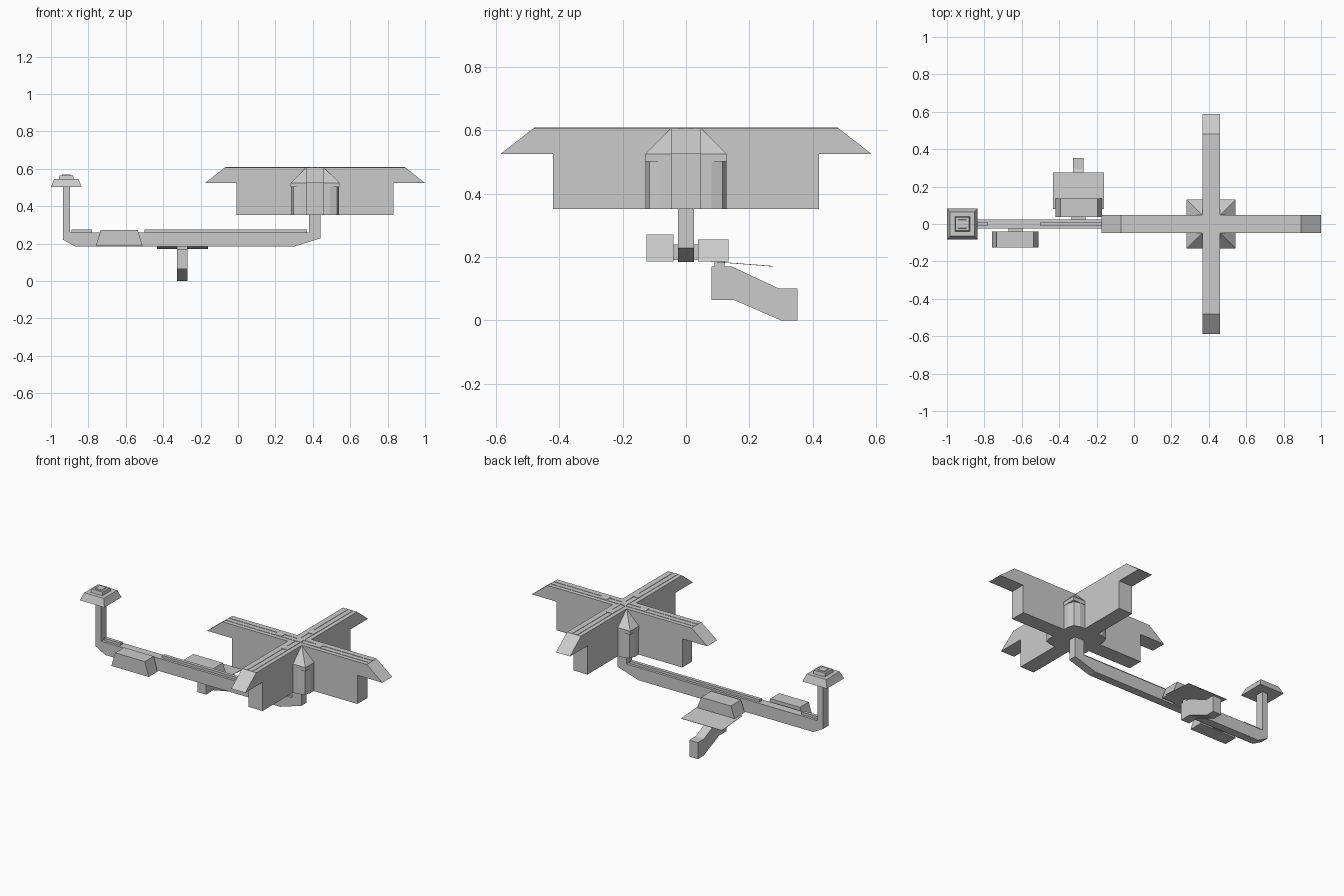
import bpy

if "Cube" in bpy.data.objects:
    bpy.data.objects.remove(bpy.data.objects["Cube"])

CX = 0.412  # x centre of the cross building


def mesh(name, verts, faces):
    me = bpy.data.meshes.new(name)
    me.from_pydata(verts, [], faces)
    me.update()
    ob = bpy.data.objects.new(name, me)
    bpy.context.collection.objects.link(ob)
    bpy.context.view_layer.objects.active = ob
    ob.select_set(True)
    bpy.ops.object.mode_set(mode='EDIT')
    bpy.ops.mesh.select_all(action='SELECT')
    bpy.ops.mesh.normals_make_consistent(inside=False)
    bpy.ops.object.mode_set(mode='OBJECT')
    ob.select_set(False)
    return ob


def prism(name, prof, lo, hi, place):
    """Extrude a 2D profile from lo to hi; place(a, b, t) gives xyz."""
    n = len(prof)
    verts = [place(a, b, t) for t in (lo, hi) for a, b in prof]
    faces = [tuple(range(n)), tuple(range(n, 2 * n))]
    faces += [(i, (i + 1) % n, n + (i + 1) % n, n + i) for i in range(n)]
    return mesh(name, verts, faces)


def along_y(a, b, t):
    return (a, t, b)


def along_x(a, b, t):
    return (t, a, b)


def taper(name, x0, x1, y0, y1, z0, z1, dx=0, dy=0):
    """Box whose top is inset by dx and dy."""
    v = [(x0, y0, z0), (x1, y0, z0), (x1, y1, z0), (x0, y1, z0),
         (x0 + dx, y0 + dy, z1), (x1 - dx, y0 + dy, z1),
         (x1 - dx, y1 - dy, z1), (x0 + dx, y1 - dy, z1)]
    f = [(0, 1, 2, 3), (4, 5, 6, 7), (0, 1, 5, 4), (1, 2, 6, 5), (2, 3, 7, 6), (3, 0, 4, 7)]
    return mesh(name, v, f)


# crossing wings with overhanging sloped roof ends
half = [(0.42, 0.352), (0.42, 0.525), (0.587, 0.525), (0.482, 0.607)]
wing = half + [(-a, b) for a, b in reversed(half)]
prism("wing_long_x", [(a + CX, b) for a, b in wing], -0.047, 0.047, along_y)
prism("wing_long_y", wing, CX - 0.047, CX + 0.047, along_x)

# thin roof rails and hatches
for s in (-1, 1):
    o = s * 0.016
    taper("roof_rail_x", CX - 0.48, CX + 0.48, o - 0.006, o + 0.006, 0.605, 0.609)
    taper("roof_rail_y", CX + o - 0.006, CX + o + 0.006, -0.48, 0.48, 0.605, 0.609)
for dx, dy in ((0, 0), (0.128, 0), (-0.128, 0), (0, 0.124), (0, -0.124)):
    taper("roof_hatch", CX + dx - 0.022, CX + dx + 0.022, dy - 0.022, dy + 0.022, 0.6, 0.61)

# centre hip roof, eave and corner towers
taper("hip_roof", CX - 0.13, CX + 0.13, -0.13, 0.13, 0.525, 0.607, 0.083, 0.083)
taper("eave", CX - 0.13, CX + 0.13, -0.13, 0.13, 0.502, 0.525)
corner = [(0.128, 0.08), (0.116, 0.116), (0.08, 0.128)]
ring = []
for sx, sy in ((1, 1), (-1, 1), (-1, -1), (1, -1)):
    pts = corner if sx * sy > 0 else corner[::-1]
    ring += [(CX + sx * a, sy * b) for a, b in pts]
prism("corner_towers", ring, 0.352, 0.502, lambda a, b, t: (a, b, t))

# bent beam with its two upright ends
prism("beam", [(0.442, 0.36), (0.442, 0.228), (0.30, 0.184), (-0.87, 0.184),
               (-0.935, 0.22), (-0.935, 0.51), (-0.898, 0.51), (-0.898, 0.26),
               (0.38, 0.26), (0.38, 0.36)], -0.025, 0.025, along_y)
taper("beam_rail_long", -0.50, 0.37, -0.01, 0.01, 0.255, 0.275)
taper("beam_rail_short", -0.89, -0.78, -0.01, 0.01, 0.255, 0.275)

# raised pad at the far end
PX = -0.918
for nm, r, z0, z1, d in (("pad_base", 0.082, 0.502, 0.546, 0.017),
                         ("pad_step", 0.04, 0.546, 0.565, 0.004),
                         ("pad_cap", 0.024, 0.562, 0.569, 0.002)):
    taper(nm, PX - r, PX + r, -r, r, z0, z1, d, d)

# front side module and its link
taper("front_module", -0.76, -0.51, -0.125, -0.04, 0.186, 0.272, 0.026)
taper("front_module_link", -0.67, -0.595, -0.042, -0.02, 0.19, 0.24)

# back side module, link and thin tilted plate
taper("back_module", -0.42, -0.17, 0.038, 0.135, 0.186, 0.256, 0.026)
taper("back_module_link", -0.335, -0.26, 0.02, 0.042, 0.19, 0.24)
prism("back_plate", [(0.08, 0.187), (0.275, 0.172), (0.275, 0.170), (0.08, 0.185)],
      -0.433, -0.16, along_x)

# lowered cranked leg
taper("leg_neck", -0.325, -0.27, 0.09, 0.122, 0.165, 0.19)
prism("cranked_leg", [(0.08, 0.17), (0.145, 0.17), (0.295, 0.10), (0.353, 0.10),
                      (0.353, 0), (0.30, 0), (0.15, 0.065), (0.08, 0.065)],
      -0.327, -0.27, along_x)
